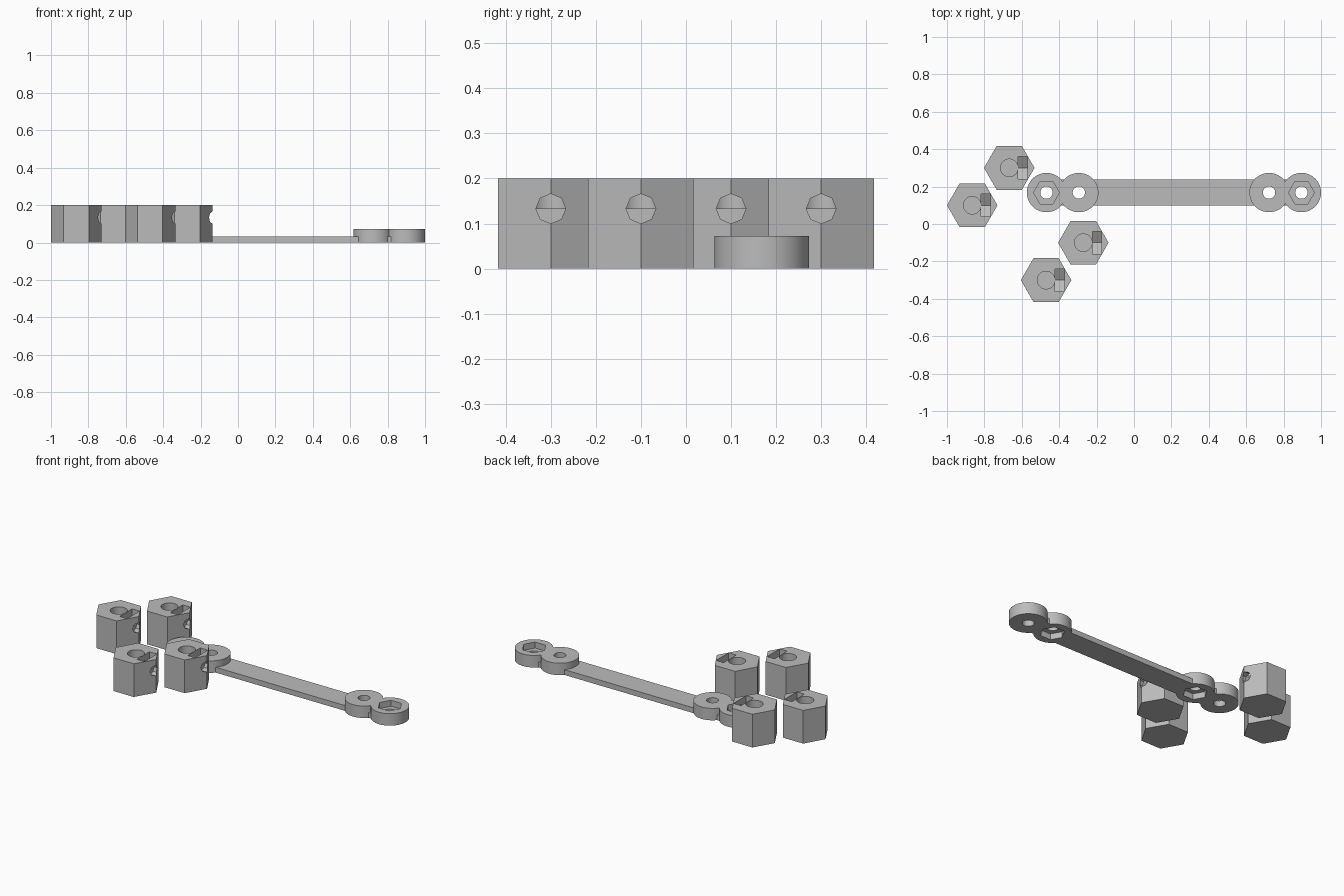
import bpy
from math import pi, radians

cube = bpy.data.objects.get("Cube")
if cube:
    bpy.data.objects.remove(cube, do_unlink=True)

grey = bpy.data.materials.new("plain_grey")
grey.use_nodes = True
colour = (0.5, 0.5, 0.5, 1)
grey.diffuse_color = colour
grey.node_tree.nodes["Principled BSDF"].inputs["Base Color"].default_value = colour


def prism(name, radius, sides, x, y, z0, z1, turn=0):
    """Upright prism with its first corner pointing along +x."""
    bpy.ops.mesh.primitive_cylinder_add(
        vertices=sides, radius=radius, depth=z1 - z0, location=(x, y, (z0 + z1) / 2),
        rotation=(0, 0, pi / 2 + turn))
    bpy.context.object.name = name
    return bpy.context.object


def rod(name, radius, sides, x0, x1, y, z):
    """Prism lying along x with a corner pointing up."""
    bpy.ops.mesh.primitive_cylinder_add(
        vertices=sides, radius=radius, depth=x1 - x0, location=((x0 + x1) / 2, y, z),
        rotation=(pi / 2, 0, pi / 2))
    bpy.context.object.name = name
    return bpy.context.object


def box(name, x0, x1, y0, y1, z0, z1):
    bpy.ops.mesh.primitive_cube_add(
        size=1, location=((x0 + x1) / 2, (y0 + y1) / 2, (z0 + z1) / 2))
    ob = bpy.context.object
    ob.name = name
    ob.scale = (x1 - x0, y1 - y0, z1 - z0)
    bpy.ops.object.transform_apply(location=False, rotation=False, scale=True)
    return ob


def combine(ob, others, operation):
    """Apply one boolean per helper, then remove the helper."""
    for other in others:
        mod = ob.modifiers.new("shape", "BOOLEAN")
        mod.operation = operation
        mod.solver = "EXACT"
        mod.object = other
        bpy.context.view_layer.objects.active = ob
        bpy.ops.object.modifier_apply(modifier=mod.name)
        bpy.data.objects.remove(other, do_unlink=True)


def finish(ob):
    ob.data.materials.clear()
    ob.data.materials.append(grey)
    bpy.ops.object.select_all(action="DESELECT")
    ob.select_set(True)
    bpy.context.view_layer.objects.active = ob
    bpy.ops.object.shade_smooth_by_angle(angle=radians(30))


# Hexagonal sockets: blind bore, side screw hole and drop-in nut slot
HEIGHT, SCREW_Z, NUT = 0.2, 0.133, 0.069
for i, (x, y) in enumerate([(-0.865, 0.1), (-0.667, 0.3), (-0.271, -0.1), (-0.47, -0.3)]):
    socket = prism(f"hex_socket_{i + 1}", 0.135, 6, x, y, 0, HEIGHT)
    half = NUT * 0.866
    combine(socket, [
        prism("bore_cutter", 0.047, 48, x, y, 0.067, HEIGHT + 0.1),
        rod("screw_cutter", 0.033, 8, x, x + 0.2, y, SCREW_Z),
        rod("nut_cutter", NUT, 6, x + 0.048, x + 0.098, y, SCREW_Z),
        box("slot_cutter", x + 0.048, x + 0.098, y - half, y + half, SCREW_Z, HEIGHT + 0.1),
    ], "DIFFERENCE")
    finish(socket)

# Link arm: thin bar with a pair of rings at each end
ARM_Y, RING_H, MID = 0.168, 0.072, 0.036
OUTER, INNER = (-0.468, 0.895), (-0.295, 0.722)
arm = box("link_arm", OUTER[0], OUTER[1], ARM_Y - 0.07, ARM_Y + 0.07, 0, 0.032)
combine(arm, [prism("ring", 0.105, 64, x, ARM_Y, 0, RING_H) for x in OUTER + INNER], "UNION")

# Bolt holes through all rings; nut pockets above in outer rings, below in inner ones
cutters = [prism("hole_cutter", 0.033, 32, x, ARM_Y, -0.1, 0.2) for x in OUTER + INNER]
cutters += [prism("pocket_cutter", 0.069, 6, x, ARM_Y, MID, 0.2) for x in OUTER]
cutters += [prism("pocket_cutter", 0.069, 6, x, ARM_Y, -0.1, MID) for x in INNER]
combine(arm, cutters, "DIFFERENCE")
finish(arm)
